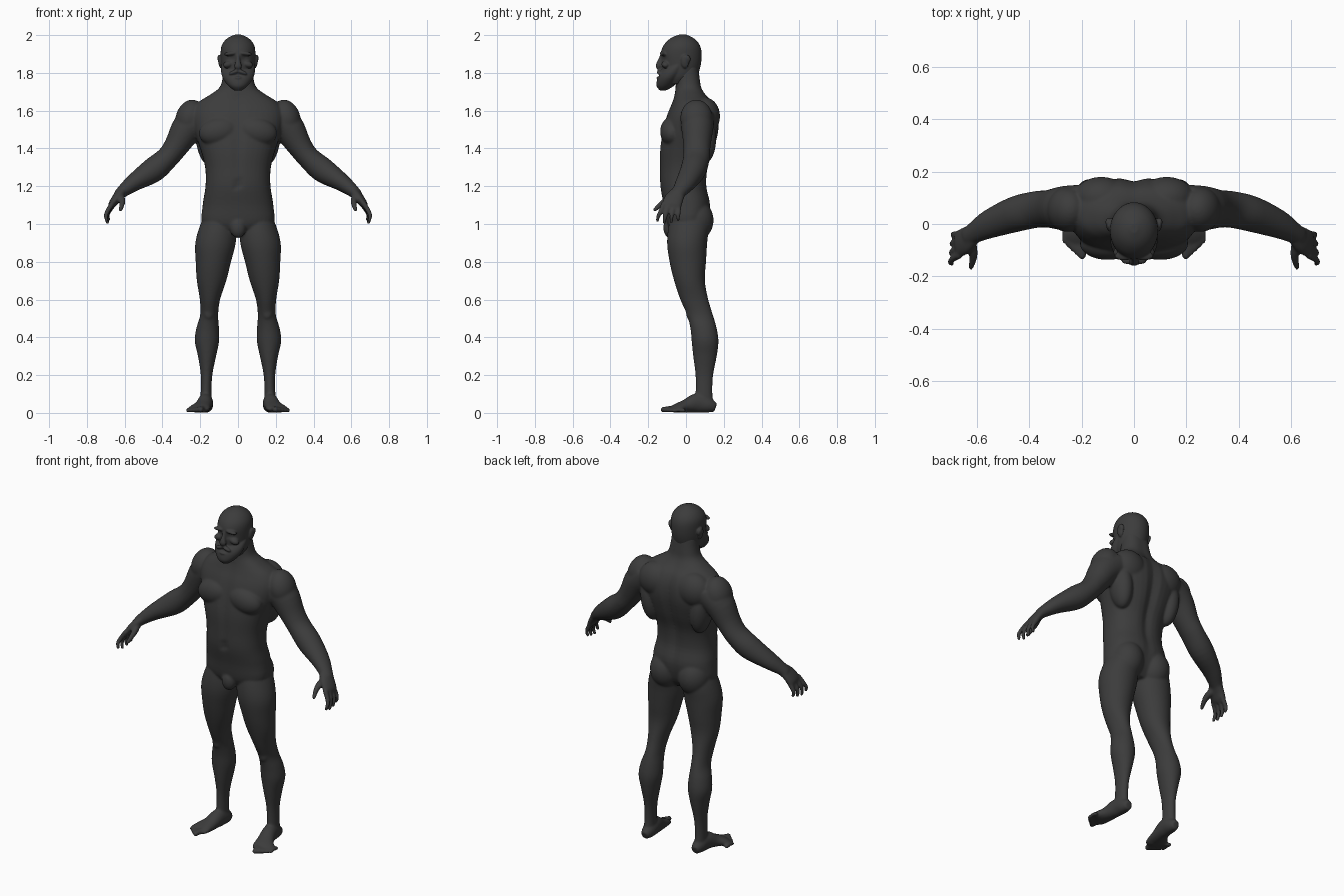
import bpy
import bmesh
import math
from mathutils import Matrix, Vector

cube = bpy.data.objects.get("Cube")
if cube:
    bpy.data.objects.remove(cube, do_unlink=True)

SIDES = 40

skin = bpy.data.materials.new("charcoal_skin")
skin.use_nodes = True
skin.diffuse_color = (0.045, 0.045, 0.045, 1)
skin.node_tree.nodes["Principled BSDF"].inputs["Base Color"].default_value = skin.diffuse_color


def refine(rows, steps=4):
    """Catmull-Rom interpolation between rows of numbers."""
    result = []
    for i in range(len(rows) - 1):
        a, b = rows[max(i - 1, 0)], rows[i]
        c, d = rows[i + 1], rows[min(i + 2, len(rows) - 1)]
        for k in range(steps):
            t = k / steps
            result.append([q + t / 2 * (r - p + t * (2 * p - 5 * q + 4 * r - s
                           + t * (3 * (q - r) + s - p)))
                           for p, q, r, s in zip(a, b, c, d)])
    result.append(list(rows[-1]))
    return result


def skin_rings(bm, rings):
    loops = [[bm.verts.new(p) for p in ring] for ring in rings]
    for low, high in zip(loops, loops[1:]):
        for i in range(SIDES):
            j = (i + 1) % SIDES
            bm.faces.new((low[i], low[j], high[j], high[i]))
    bm.faces.new(loops[0][::-1])
    bm.faces.new(loops[-1])


def circle(power):
    for i in range(SIDES):
        a = math.tau * i / SIDES
        c, s = math.cos(a), math.sin(a)
        yield (math.copysign(abs(c) ** power, c), math.copysign(abs(s) ** power, s))


def stack(bm, rows, power=1.0):
    """Level cross-sections: height, x range, y range."""
    rings = []
    for z, x0, x1, y0, y1 in refine(rows):
        rings.append([((x0 + x1 + u * (x1 - x0)) / 2, (y0 + y1 + v * (y1 - y0)) / 2, z)
                      for u, v in circle(power)])
    skin_rings(bm, rings)


def centred(rows):
    return [(z, -w, w, y0, y1) for z, w, y0, y1 in rows]


def tube(bm, rows, reference=(0, 1, 0)):
    """Cross-sections along a path: centre, two radii."""
    rows = refine(rows)
    centres = [Vector(r[:3]) for r in rows]
    rings = []
    for i, row in enumerate(rows):
        along = centres[min(i + 1, len(rows) - 1)] - centres[max(i - 1, 0)]
        side = along.cross(Vector(reference)).normalized()
        up = side.cross(along).normalized()
        rings.append([centres[i] + side * u * row[3] + up * v * row[4] for u, v in circle(1)])
    skin_rings(bm, rings)


def digit(bm, points, r0, r1):
    """Finger or toe with a rounded tip."""
    last = len(points) - 1
    tube(bm, [(*p, r0 + (r1 - r0) * i / last, r0 + (r1 - r0) * i / last)
              for i, p in enumerate(points)])
    ball(bm, points[-1], (r1, r1, r1))


def ball(bm, centre, radii, tilt=0):
    place = Matrix.Translation(centre) @ Matrix.Rotation(tilt, 4, 'Y') @ Matrix.Diagonal((*radii, 1))
    bmesh.ops.create_uvsphere(bm, u_segments=32, v_segments=20, radius=1, matrix=place)


def mirror_all(bm):
    copy = bmesh.ops.duplicate(bm, geom=bm.verts[:] + bm.edges[:] + bm.faces[:])
    for item in copy["geom"]:
        if isinstance(item, bmesh.types.BMVert):
            item.co.x *= -1


def bump(x, width):
    return math.exp(-(x / width) ** 2)


def finish(bm, name, voxel, rounds):
    bmesh.ops.recalc_face_normals(bm, faces=bm.faces[:])
    mesh = bpy.data.meshes.new(name)
    bm.to_mesh(mesh)
    bm.free()
    mesh.materials.append(skin)
    obj = bpy.data.objects.new(name, mesh)
    bpy.context.scene.collection.objects.link(obj)
    fuse = obj.modifiers.new("fuse", 'REMESH')
    fuse.mode = 'VOXEL'
    fuse.voxel_size = voxel
    fuse.use_smooth_shade = True
    soften = obj.modifiers.new("soften", 'SMOOTH')
    soften.factor = 0.5
    soften.iterations = rounds


body = bmesh.new()
# leg
stack(body, [(1.1, .04, .15, -.06, .09), (1, .012, .198, -.09, .12), (.9, .012, .226, -.1, .112),
             (.8, .037, .224, -.087, .106), (.7, .062, .218, -.063, .1), (.6, .095, .202, -.03, .118),
             (.52, .105, .2, .005, .142), (.45, .101, .22, .023, .162), (.38, .1, .229, .03, .172),
             (.3, .116, .212, .038, .163), (.2, .136, .197, .05, .144), (.1, .14, .198, .05, .14),
             (.03, .137, .2, .04, .152)])
ball(body, (.155, .03, .53), (.03, .03, .045))
# foot and toes
tube(body, [(.168, .157, .028, .022, .024), (.168, .12, .04, .036, .04), (.172, .06, .052, .04, .052),
            (.185, 0, .036, .046, .036), (.205, -.05, .024, .06, .023), (.215, -.075, .017, .055, .014)],
     (0, 0, 1))
for i in range(5):
    r = .017 - .0015 * i
    digit(body, [(.178 + .021 * i, -.05 + .012 * i, r), (.19 + .019 * i, -.09 + .013 * i, r + .004),
                 (.198 + .017 * i, -.122 + .014 * i, r)], r, r * .85)
# arm
tube(body, [(.2, .06, 1.56, .09, .09), (.265, .06, 1.51, .085, .085), (.325, .058, 1.415, .066, .072),
            (.375, .055, 1.35, .06, .07), (.45, .038, 1.285, .066, .068), (.55, 0, 1.22, .047, .055),
            (.612, -.035, 1.172, .033, .04), (.635, -.05, 1.15, .027, .038)])
# palm, fingers and thumb
tube(body, [(.61, -.035, 1.172, .029, .038), (.64, -.06, 1.14, .025, .05), (.665, -.075, 1.105, .021, .052),
            (.673, -.08, 1.088, .014, .046)])
for i in range(4):
    y = -.118 + .027 * i
    lean = -.014 + .004 * i
    drop = .012 * abs(i - 1.3)
    digit(body, [(.664 - .003 * i, y, 1.11), (.69 - .003 * i, y + lean, 1.07),
                 (.7 - .003 * i, y + 2 * lean, 1.035 + drop / 2), (.694 - .003 * i, y + 2.4 * lean, 1.003 + drop)],
          .0145, .0095)
digit(body, [(.627, -.06, 1.15), (.614, -.105, 1.125), (.615, -.138, 1.1), (.622, -.165, 1.075)], .022, .0105)
# chest, shoulder, back and buttock muscles
ball(body, (.1, -.075, 1.49), (.108, .062, .075), .2)
ball(body, (.255, .055, 1.56), (.075, .085, .1), -.3)
ball(body, (.165, .085, 1.45), (.058, .075, .14), .1)
ball(body, (.125, .1, 1.57), (.105, .08, .1))
ball(body, (.092, .048, 1.02), (.092, .098, .11))
mirror_all(body)
# torso and neck
stack(body, centred([(.94, .08, -.06, .07), (1, .185, -.1, .11), (1.1, .187, -.117, .13),
                     (1.2, .172, -.137, .112), (1.3, .174, -.139, .12), (1.4, .2, -.138, .153),
                     (1.5, .235, -.122, .175), (1.58, .245, -.1, .172), (1.64, .215, -.075, .148),
                     (1.68, .155, -.062, .11), (1.72, .1, -.055, .085), (1.77, .082, -.055, .075),
                     (1.84, .075, -.06, .065)]), .85)
ball(body, (0, -.085, .98), (.042, .035, .055))
# spine furrow, breastbone furrow and navel
for v in body.verts:
    x, y, z = v.co
    if y > .03:
        v.co.y -= .02 * bump(x, .03) * bump(z - 1.38, .28)
    elif abs(x) < .15 and y < -.06:
        v.co.y += .008 * bump(x, .02) * bump(z - 1.45, .2)
        v.co.y += .012 * bump(x, .014) * bump(z - 1.21, .018)
finish(body, "body", .006, 9)

head = bmesh.new()
# brows, eyes, ears and moustache
ball(head, (.038, -.122, 1.902), (.036, .018, .011), .12)
ball(head, (.036, -.112, 1.878), (.015, .015, .011))
ball(head, (.052, -.108, 1.845), (.028, .022, .018), .3)
ball(head, (.094, -.005, 1.86), (.011, .022, .036), .12)
ball(head, (.096, .006, 1.872), (.012, .018, .024), .2)
ball(head, (.022, -.14, 1.803), (.028, .014, .011), .35)
mirror_all(head)
# skull
stack(head, centred([(1.74, .055, -.11, .02), (1.78, .078, -.125, .058), (1.84, .088, -.13, .078),
                     (1.9, .092, -.134, .083), (1.94, .088, -.122, .076), (1.97, .071, -.098, .057),
                     (1.99, .046, -.07, .03), (2.003, .014, -.034, 0)]))
# nose
tube(head, [(0, -.122, 1.9, .011, .012), (0, -.136, 1.865, .012, .014), (0, -.146, 1.835, .02, .014),
            (0, -.138, 1.822, .014, .01)], (0, 1, 0))
# beard and lower lip
stack(head, centred([(1.706, .018, -.138, -.108), (1.73, .05, -.156, -.065), (1.765, .077, -.153, -.035),
                     (1.795, .088, -.142, -.01), (1.825, .09, -.115, .004), (1.845, .088, -.08, 0)]))
ball(head, (0, -.147, 1.775), (.02, .011, .007))
# eye sockets and mouth line
for v in head.verts:
    x, y, z = v.co
    if y < -.06:
        v.co.y += .013 * bump(abs(x) - .036, .022) * bump(z - 1.878, .013)
        v.co.y += .01 * bump(x, .028) * bump(z - 1.787, .007)
finish(head, "head", .0045, 4)
